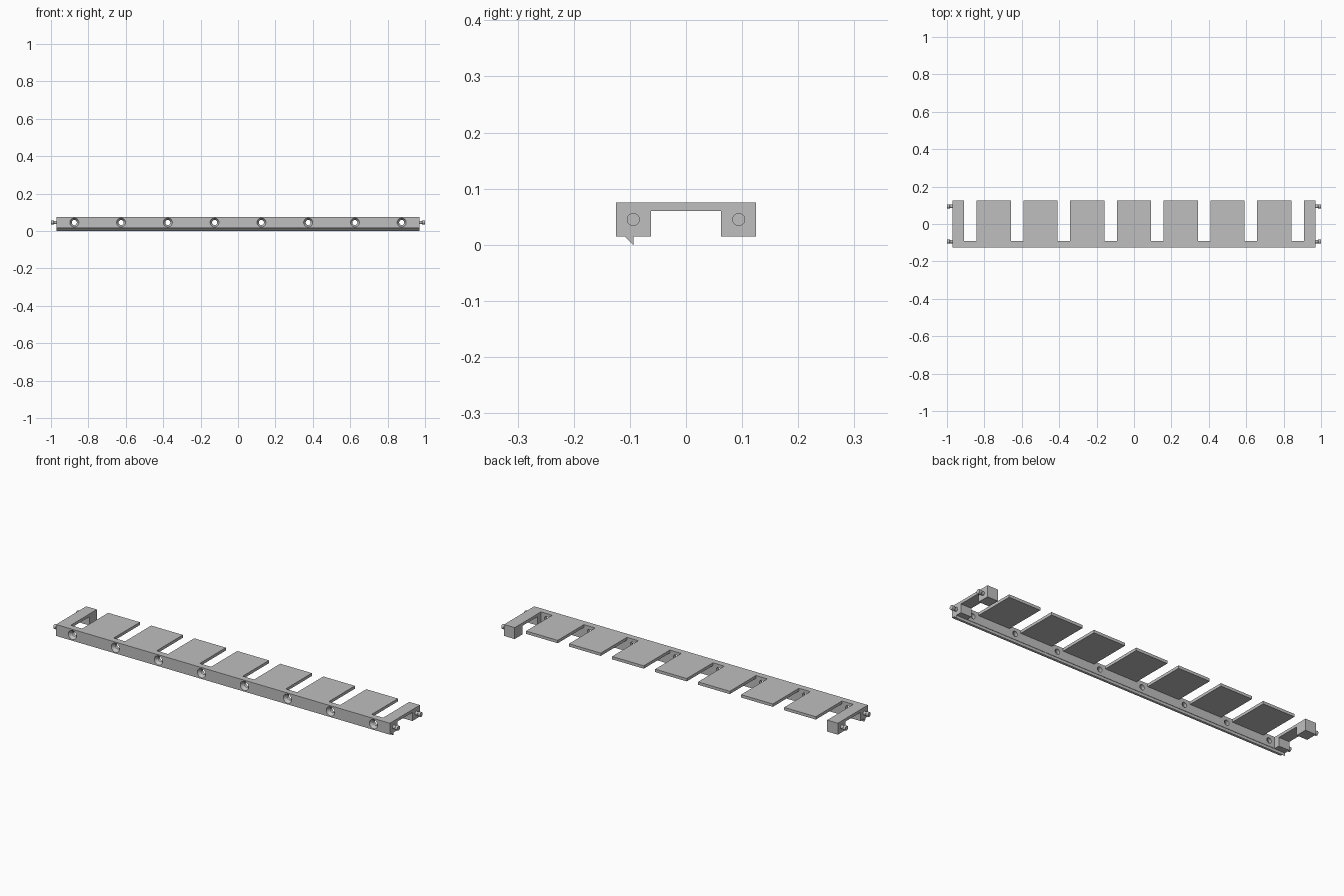
import bpy, bmesh, math
from mathutils import Matrix, Vector

if "Cube" in bpy.data.objects:
    bpy.data.objects.remove(bpy.data.objects["Cube"])

grey = bpy.data.materials.new("plain_grey")
grey.diffuse_color = (0.52, 0.52, 0.52, 1)
grey.use_nodes = True
grey.node_tree.nodes["Principled BSDF"].inputs["Base Color"].default_value = grey.diffuse_color

L, W = 0.97, 0.125           # half length and half width of the body
Z0, Z1, TOP = 0.015, 0.06, 0.075
RAIL_Y = -0.092              # inner face of the front rail
PEG_Y, AXIS_Z = 0.094, 0.045
HOLES = [-0.875 + 0.25 * i for i in range(8)]
SLOT = 0.033                 # half width of each slot


def finish(name, bm):
    bmesh.ops.recalc_face_normals(bm, faces=bm.faces)
    me = bpy.data.meshes.new(name)
    bm.to_mesh(me)
    bm.free()
    me.materials.append(grey)
    ob = bpy.data.objects.new(name, me)
    bpy.context.collection.objects.link(ob)
    return ob


def prism_x(name, profile, x0, x1):
    """Extrude a (y, z) profile along x."""
    bm = bmesh.new()
    f = bm.faces.new([bm.verts.new((x0, y, z)) for y, z in profile])
    r = bmesh.ops.extrude_face_region(bm, geom=[f])
    vs = [v for v in r["geom"] if isinstance(v, bmesh.types.BMVert)]
    bmesh.ops.translate(bm, verts=vs, vec=(x1 - x0, 0, 0))
    return finish(name, bm)


def lathe(bm, profile, origin, axis, n):
    """Closed solid of revolution from (radius, distance) pairs."""
    rot = Vector((0, 0, 1)).rotation_difference(Vector(axis)).to_matrix().to_4x4()
    m = Matrix.Translation(origin) @ rot
    rings = [[bm.verts.new(m @ Vector((r * math.cos(2 * math.pi * (k + .5) / n),
                                       r * math.sin(2 * math.pi * (k + .5) / n), d)))
              for k in range(n)] for r, d in profile]
    for a, b in zip(rings, rings[1:]):
        for k in range(n):
            bm.faces.new((a[k], a[(k + 1) % n], b[(k + 1) % n], b[k]))
    bm.faces.new(rings[0][::-1])
    bm.faces.new(rings[-1])


# Front rail with countersunk screw holes
rail = prism_x("front_rail", [(-W, Z0), (RAIL_Y, Z0), (RAIL_Y, TOP), (-W, TOP)], -L, L)
bm = bmesh.new()
for x in HOLES:
    lathe(bm, [(0.0255, -0.002), (0.0135, 0.016), (0.0135, 0.05)],
          (x, -W, AXIS_Z), (0, 1, 0), 20)
cutter = finish("hole_cutter", bm)
cutter.hide_render = True
mod = rail.modifiers.new("holes", "BOOLEAN")
mod.operation, mod.solver, mod.object = "DIFFERENCE", "EXACT", cutter
bpy.context.view_layer.objects.active = rail
bpy.ops.object.modifier_apply(modifier=mod.name)
bpy.data.objects.remove(cutter)

# Pointed ridge under the rail
prism_x("bottom_ridge", [(-0.109, Z0), (-0.094, 0), (-0.094, Z0)], -L, L)

# Seven flat plates between the slots
for i, (a, b) in enumerate(zip(HOLES, HOLES[1:])):
    prism_x(f"plate_{i + 1}", [(RAIL_Y, Z1), (W, Z1), (W, TOP), (RAIL_Y, TOP)],
            a + SLOT, b - SLOT)

# End brackets with their pegs
bracket = [(RAIL_Y, Z0), (-0.0625, Z0), (-0.0625, Z1), (0.0625, Z1),
           (0.0625, Z0), (W, Z0), (W, TOP), (RAIL_Y, TOP)]
for side, s in (("left", -1), ("right", 1)):
    prism_x(f"{side}_end_bracket", bracket, s * (HOLES[-1] + SLOT), s * L)
    bm = bmesh.new()
    for y in (-PEG_Y, PEG_Y):
        lathe(bm, [(0.0095, -0.005), (0.0095, 0.014), (0.0117, 0.017), (0.0117, 0.03)],
              (s * L, y, AXIS_Z), (s, 0, 0), 16)
    finish(f"{side}_pegs", bm)
